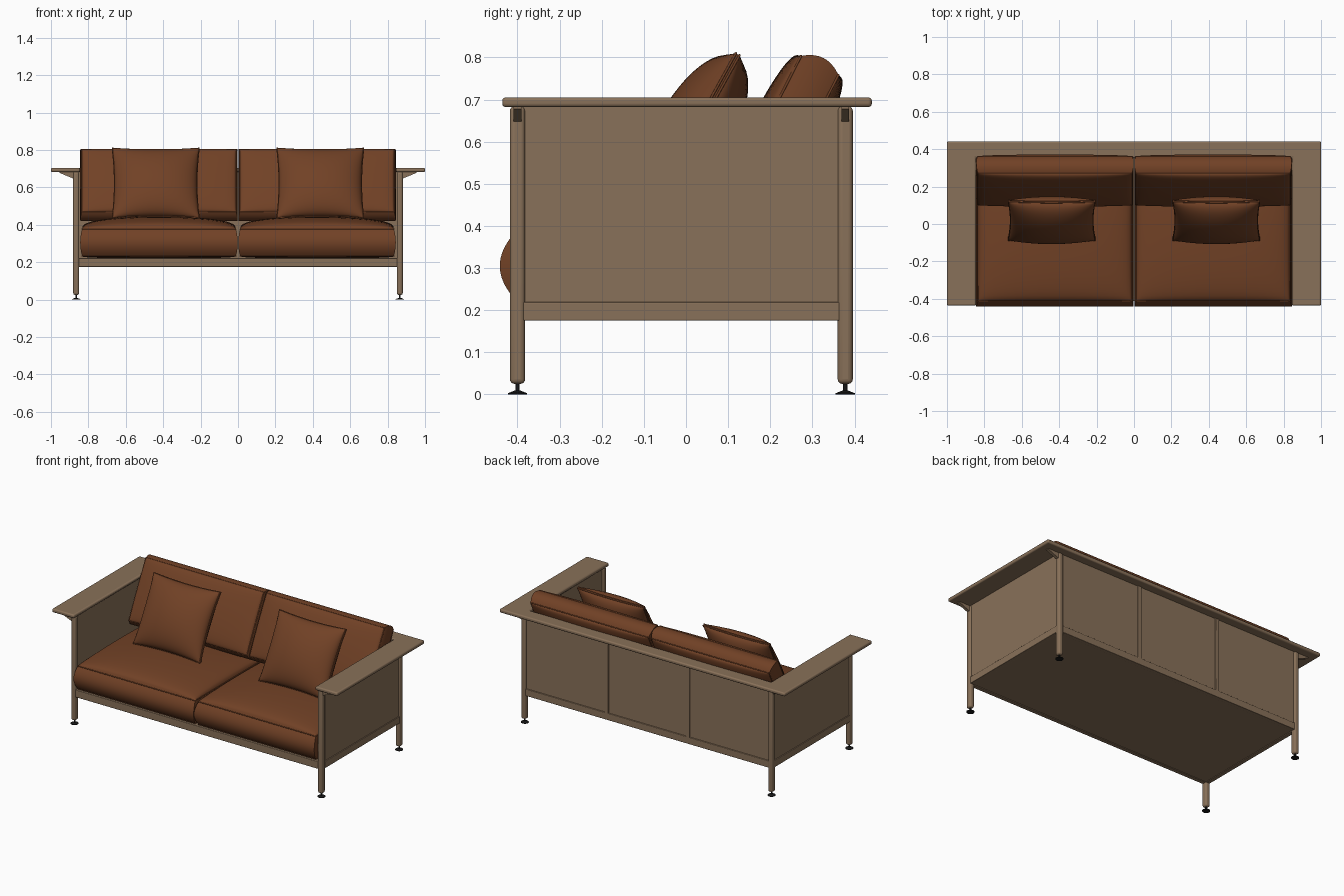
import bpy, bmesh, math
from mathutils import Vector

if "Cube" in bpy.data.objects:
    bpy.data.objects.remove(bpy.data.objects["Cube"])


def material(name, rgb):
    m = bpy.data.materials.new(name)
    m.diffuse_color = (*rgb, 1)
    m.use_nodes = True
    m.node_tree.nodes["Principled BSDF"].inputs["Base Color"].default_value = m.diffuse_color
    return m


WOOD = material("tan wood", (0.25, 0.165, 0.10))
LEATHER = material("brown leather", (0.165, 0.053, 0.019))
BLACK = material("black metal", (0.008, 0.008, 0.008))


def finish(name, bm, mat, bevel=0.0, segments=3, angle=35):
    bmesh.ops.recalc_face_normals(bm, faces=bm.faces)
    me = bpy.data.meshes.new(name)
    bm.to_mesh(me)
    bm.free()
    ob = bpy.data.objects.new(name, me)
    bpy.context.collection.objects.link(ob)
    me.materials.append(mat)
    if bevel:
        mod = ob.modifiers.new("bevel", 'BEVEL')
        mod.width, mod.segments = bevel, segments
        mod.limit_method = 'ANGLE'
    bpy.ops.object.select_all(action='DESELECT')
    ob.select_set(True)
    bpy.context.view_layer.objects.active = ob
    bpy.ops.object.shade_smooth_by_angle(angle=math.radians(angle))
    return ob


def box(name, lo, hi, mat=WOOD, bevel=0.0, segments=3):
    bm = bmesh.new()
    bmesh.ops.create_cube(bm, size=1)
    for v in bm.verts:
        v.co = Vector([(a + b) / 2 + c * (b - a) for a, b, c in zip(lo, hi, v.co)])
    return finish(name, bm, mat, bevel, segments)


def prism(name, points, direction, mat=WOOD, bevel=0.0):
    bm = bmesh.new()
    face = bm.faces.new([bm.verts.new(p) for p in points])
    new = bmesh.ops.extrude_face_region(bm, geom=[face])["geom"]
    bmesh.ops.translate(bm, vec=direction, verts=[g for g in new if isinstance(g, bmesh.types.BMVert)])
    return finish(name, bm, mat, bevel)


def cone(name, x, y, z0, z1, r0, r1, mat):
    bm = bmesh.new()
    bmesh.ops.create_cone(bm, cap_ends=True, segments=24, radius1=r0, radius2=r1, depth=z1 - z0)
    bmesh.ops.translate(bm, vec=(x, y, (z0 + z1) / 2), verts=bm.verts)
    return finish(name, bm, mat)


def cushion(name, centre, half, edge, crown, power, bulge=(0, 0), pinch=0.0, tilt=None, welt=0.0):
    """Stuffed cushion: half = (x, y) half sizes, edge = half border height,
    crown = (top, bottom) puff, bulge = outward swell of the border."""
    def shape(u, v, w):
        dome = max(0, (1 - u * u) * (1 - v * v)) ** power
        x = u * (half[0] - bulge[0] * w * w) * (1 - pinch * (1 - v * v))
        y = v * (half[1] - bulge[1] * w * w) * (1 - pinch * (1 - u * u))
        return Vector((x, y, w * (edge + (crown[0] if w > 0 else crown[1]) * dome)))

    bm = bmesh.new()
    bmesh.ops.create_cube(bm, size=2)
    bmesh.ops.subdivide_edges(bm, edges=bm.edges, cuts=23, use_grid_fill=True)
    for p in bm.verts:
        u, v, w = (math.sin(c * math.pi / 2) for c in p.co)
        p.co = shape(u, v, w)
    parts = [finish(name, bm, LEATHER, angle=50)]

    # thin piping along the two seams
    if welt:
        cu = bpy.data.curves.new(name + "_piping", 'CURVE')
        cu.dimensions, cu.bevel_depth, cu.bevel_resolution = '3D', welt, 2
        ts = [math.sin((i / 10 - 1) * math.pi / 2) for i in range(20)]
        ts = [math.sin((i / 10 - 1) * math.pi / 2) for i in range(21)][:-1]
        ring = [(t, -1) for t in ts] + [(1, t) for t in ts] + [(-t, 1) for t in ts] + [(-1, -t) for t in ts]
        for w in (-1, 1):
            sp = cu.splines.new('POLY')
            sp.points.add(len(ring) - 1)
            for pt, (u, v) in zip(sp.points, ring):
                pt.co = (*shape(u, v, w), 1)
            sp.use_cyclic_u = True
        cu.materials.append(LEATHER)
        ob = bpy.data.objects.new(name + "_piping", cu)
        bpy.context.collection.objects.link(ob)
        parts.append(ob)
    for ob in parts:
        ob.location = centre
        if tilt is not None:
            ob.rotation_euler.x = math.radians(90 - tilt)


FRONT, BACK, LEG_X = -0.40, 0.378, 0.865

# flat U-shaped arm and back rail
outline = [(-1, -0.436), (-0.845, -0.436), (-0.845, 0.355), (0.845, 0.355),
           (0.845, -0.436), (1, -0.436), (1, 0.441), (-1, 0.441)]
prism("arm_and_back_rail", [(x, y, 0.682) for x, y in outline], (0, 0, 0.023), bevel=0.008)

for s, side in ((-1, "left"), (1, "right")):
    for y, end in ((FRONT, "front"), (BACK, "back")):
        tag = end + "_" + side
        x = s * LEG_X
        # rounded leg, levelling foot and arm bracket
        box("leg_" + tag, (x - 0.016, y - 0.018, 0.025), (x + 0.016, y + 0.018, 0.684), bevel=0.011, segments=4)
        cone("foot_stem_" + tag, x, y, 0.004, 0.03, 0.005, 0.005, BLACK)
        cone("foot_pad_" + tag, x, y, 0.0, 0.003, 0.023, 0.023, BLACK)
        cone("foot_cone_" + tag, x, y, 0.003, 0.009, 0.022, 0.007, BLACK)
        prism("arm_bracket_" + tag,
              [(s * 0.875, y - 0.009, 0.684), (s * 0.955, y - 0.009, 0.684),
               (s * 0.955, y - 0.009, 0.678), (s * 0.875, y - 0.009, 0.645)], (0, 0.018, 0))
    # side rail and panel
    xs = sorted((s * 0.852, s * 0.878))
    box("side_rail_" + side, (xs[0], FRONT, 0.175), (xs[1], BACK, 0.219), bevel=0.003)
    xs = sorted((s * 0.856, s * 0.873))
    box("side_panel_" + side, (xs[0], FRONT, 0.215), (xs[1], BACK, 0.684))
    # back divider post
    box("back_post_" + side, (s * 0.285 - 0.014, 0.364, 0.21), (s * 0.285 + 0.014, 0.391, 0.684), bevel=0.003)

# front and back rails, back panel, base board
box("front_rail", (-LEG_X, FRONT - 0.013, 0.175), (LEG_X, FRONT + 0.013, 0.222), bevel=0.003)
box("back_rail_lower", (-LEG_X, BACK - 0.013, 0.175), (LEG_X, BACK + 0.013, 0.219), bevel=0.003)
box("back_panel", (-LEG_X, BACK - 0.010, 0.215), (LEG_X, BACK + 0.007, 0.684))
box("base_board", (-0.855, FRONT + 0.01, 0.179), (0.855, BACK - 0.01, 0.219))

for s, side in ((-1, "left"), (1, "right")):
    # seat, back cushion and throw pillow
    cushion("seat_cushion_" + side, (s * 0.4225, -0.04, 0.305), (0.421, 0.402), 0.072,
            (0.068, 0.013), 0.35, bulge=(0.010, 0.030), welt=0.003)
    cushion("back_cushion_" + side, (s * 0.4225, 0.232, 0.613), (0.421, 0.208), 0.050,
            (0.036, 0.036), 0.35, bulge=(0.008, 0.020), tilt=27, welt=0.003)
    cushion("throw_pillow_" + side, (s * 0.44, 0.02, 0.622), (0.232, 0.212), 0.005,
            (0.086, 0.086), 0.5, pinch=0.05, tilt=29, welt=0.003)
